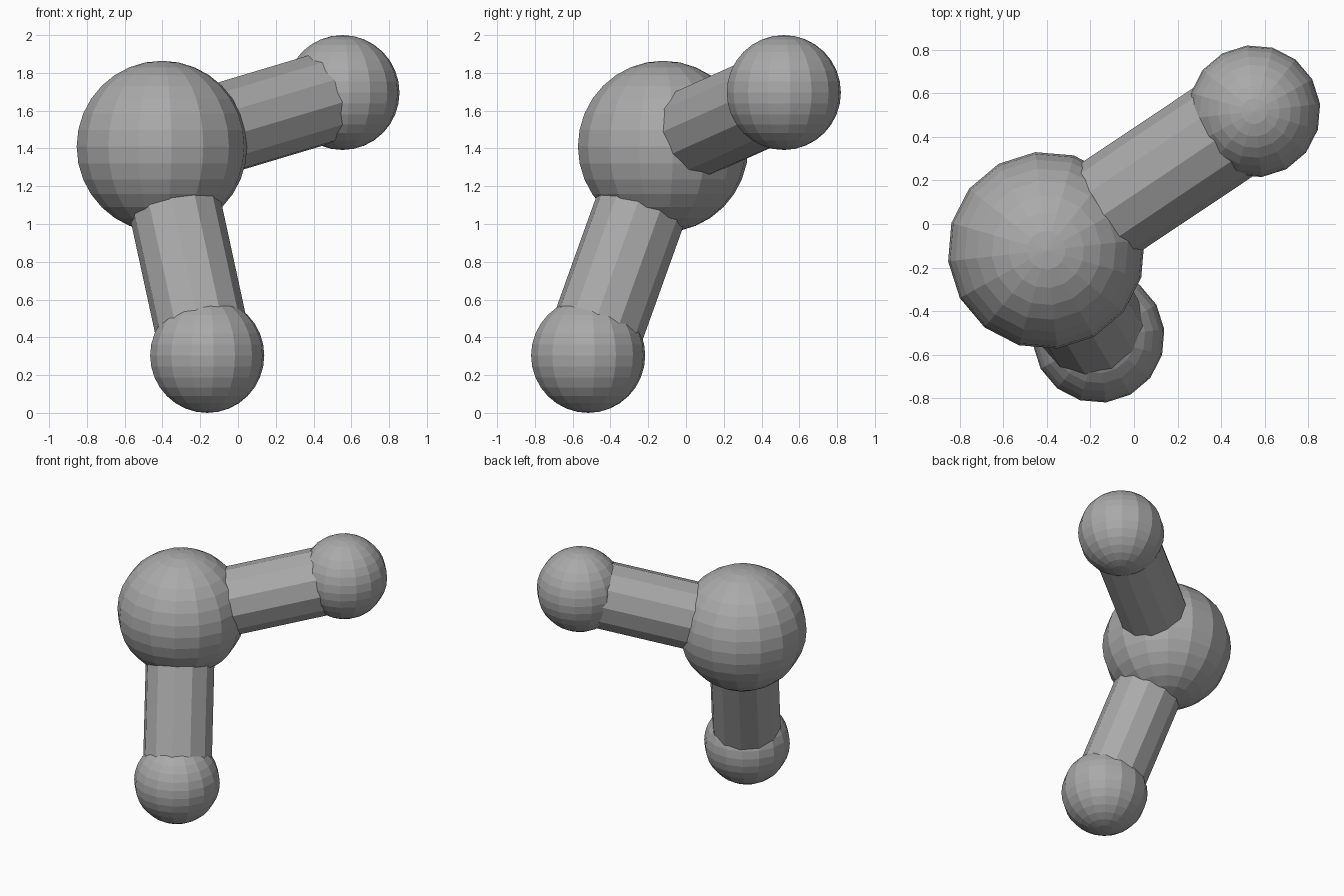
import bpy
import bmesh
from math import radians
from mathutils import Matrix, Vector

cube = bpy.data.objects.get("Cube")
if cube:
    bpy.data.objects.remove(cube, do_unlink=True)

# Single plain grey
grey = bpy.data.materials.new("plain_grey")
grey.use_nodes = True
colour = (0.4, 0.4, 0.4, 1.0)
grey.diffuse_color = colour
grey.node_tree.nodes["Principled BSDF"].inputs["Base Color"].default_value = colour

TURN = Matrix.Rotation(radians(6.4), 4, "Z")
UP = Vector((0, 0, 1))


def add_object(name, bm):
    mesh = bpy.data.meshes.new(name)
    bm.to_mesh(mesh)
    bm.free()
    mesh.materials.append(grey)
    obj = bpy.data.objects.new(name, mesh)
    bpy.context.collection.objects.link(obj)


def ball(name, centre, radius):
    bm = bmesh.new()
    bmesh.ops.create_uvsphere(bm, u_segments=16, v_segments=16, radius=radius,
                              matrix=Matrix.Translation(centre) @ TURN)
    add_object(name, bm)


def rod(name, start, end, radius=0.245):
    axis = end - start
    aim = UP.rotation_difference(axis).to_matrix().to_4x4()
    bm = bmesh.new()
    bmesh.ops.create_cone(bm, cap_ends=True, segments=12, radius1=radius,
                          radius2=radius, depth=axis.length,
                          matrix=Matrix.Translation((start + end) / 2) @ aim @ TURN)
    add_object(name, bm)


# Large ball at the corner
hub, hub_radius = Vector((-0.403, -0.121, 1.41)), 0.454
tip_radius = 0.304
ball("large_ball", hub, hub_radius)

# Two arms, each a two-piece rod ending in a small ball
tips = {"upper": Vector((0.553, 0.518, 1.696)),
        "lower": Vector((-0.163, -0.518, 0.304))}
for side, tip in tips.items():
    length = (tip - hub).length
    middle = hub.lerp(tip, (length + hub_radius - tip_radius) / (2 * length))
    rod(side + "_inner_rod", hub, middle)
    rod(side + "_outer_rod", middle, tip)
    ball(side + "_small_ball", tip, tip_radius)
